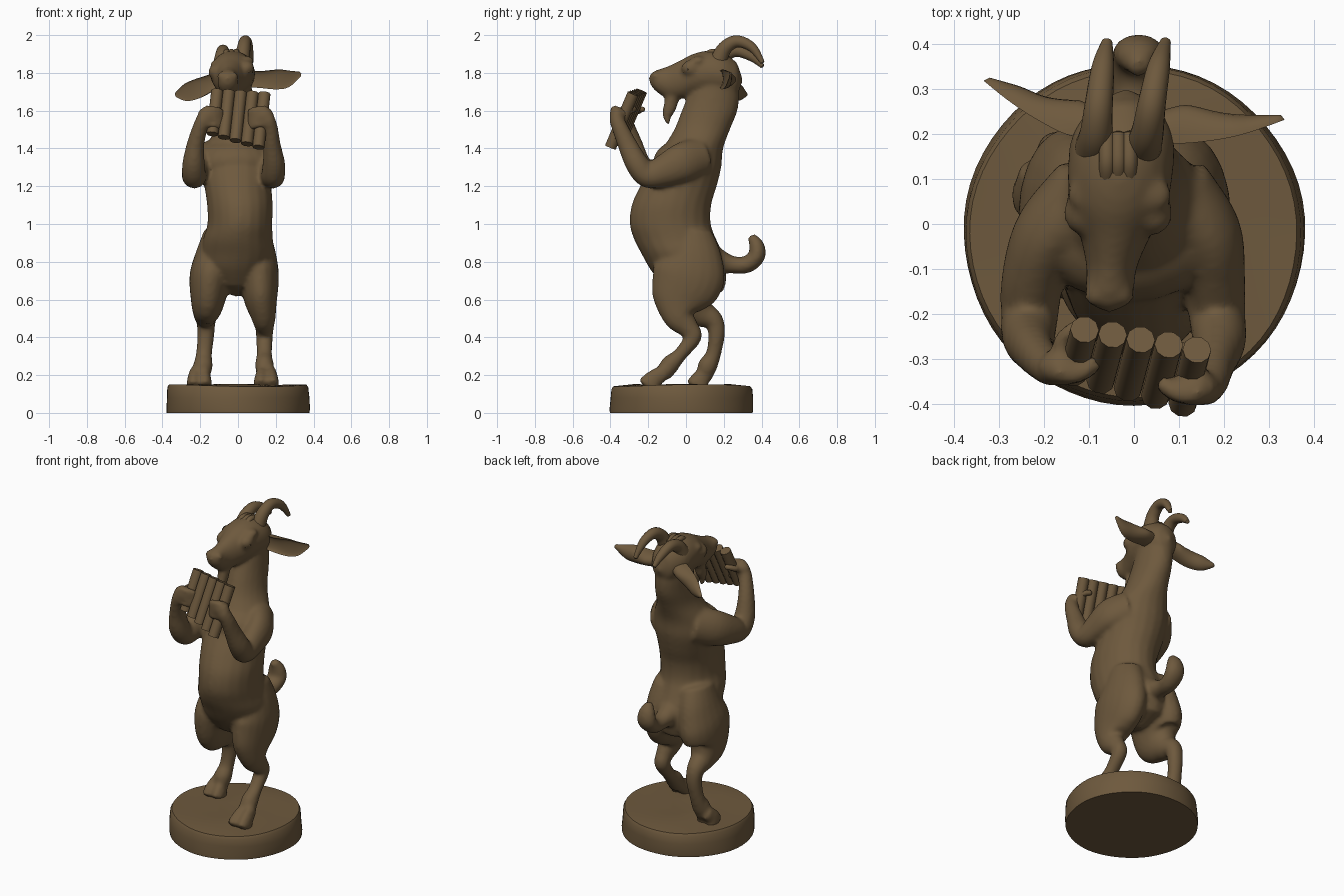
import bpy, bmesh, math
from mathutils import Vector, Matrix

cube = bpy.data.objects.get("Cube")
if cube:
    bpy.data.objects.remove(cube, do_unlink=True)

brown = bpy.data.materials.new("brown_clay")
brown.use_nodes = True
colour = (.155, .1, .047, 1)
brown.diffuse_color = colour
brown.node_tree.nodes["Principled BSDF"].inputs["Base Color"].default_value = colour


def finish(name, bm):
    """Turn a bmesh into a named, coloured, smooth object."""
    bmesh.ops.recalc_face_normals(bm, faces=bm.faces[:])
    mesh = bpy.data.meshes.new(name)
    bm.to_mesh(mesh)
    bm.free()
    mesh.materials.append(brown)
    obj = bpy.data.objects.new(name, mesh)
    bpy.context.collection.objects.link(obj)
    bpy.ops.object.select_all(action="DESELECT")
    obj.select_set(True)
    bpy.context.view_layer.objects.active = obj
    bpy.ops.object.shade_smooth_by_angle(angle=math.radians(50))
    return obj


def spline(stations, steps=5):
    """Catmull-Rom interpolation of stations (x, y, z, half width, half depth)."""
    pts = [stations[0], *stations, stations[-1]]
    out = []
    for p, q, r, s in zip(pts, pts[1:], pts[2:], pts[3:]):
        for k in range(steps):
            t = k / steps
            out.append([b + t * (c - a + t * (2*a - 5*b + 4*c - d + t * (3*b - a - 3*c + d))) / 2
                        for a, b, c, d in zip(p, q, r, s)])
    return out + [list(stations[-1])]


def loft(bm, stations, normal=None, ref=(1, 0, 0), cup=False, sides=20, flat=False):
    """Elliptical tube through the stations, with closed ends."""
    rows = spline(stations)
    centres = [Vector(r[:3]) for r in rows]
    last = len(rows) - 1
    rings, tangents = [], []
    for i, row in enumerate(rows):
        along = (centres[min(i + 1, last)] - centres[max(i - 1, 0)]).normalized()
        n = Vector(normal) if normal else along
        side = Vector(ref)
        side = (side - n * side.dot(n)).normalized()
        other = n.cross(side)
        ring = []
        for k in range(sides):
            c, s = math.cos(math.tau * k / sides), math.sin(math.tau * k / sides)
            if cup and s > 0:
                s *= -.2
            ring.append(bm.verts.new(centres[i] + side * row[3] * c + other * row[4] * s))
        rings.append(ring)
        tangents.append(along)
    for lower, upper in zip(rings, rings[1:]):
        for k in range(sides):
            j = (k + 1) % sides
            bm.faces.new((lower[k], lower[j], upper[j], upper[k]))
    for i, sign in ((0, -1), (last, 1)):
        bulge = 0 if flat else min(rows[i][3:]) * .5
        pole = bm.verts.new(centres[i] + tangents[i] * sign * bulge)
        for k in range(sides):
            bm.faces.new((rings[i][k], rings[i][(k + 1) % sides], pole))


def blob(bm, centre, size):
    matrix = Matrix.Translation(centre) @ Matrix.Diagonal((*size, 1))
    bmesh.ops.create_uvsphere(bm, u_segments=20, v_segments=12, radius=1, matrix=matrix)


def tube(bm, points, radius, **options):
    loft(bm, [(*p, radius, radius) for p in points], sides=10, **options)


# Torso and neck, as level rings
body = bmesh.new()
loft(body, [(-.01, .03, .67, .12, .15), (-.01, .005, .76, .18, .195), (0, -.02, .84, .195, .215),
            (0, -.058, .92, .185, .218), (.01, -.083, 1, .172, .215), (.01, -.077, 1.1, .174, .211),
            (0, -.04, 1.2, .178, .203), (-.005, .003, 1.3, .185, .184), (-.005, .037, 1.4, .165, .16),
            (-.01, .085, 1.5, .117, .148), (-.015, .125, 1.6, .1, .148), (-.02, .15, 1.7, .095, .132),
            (-.02, .16, 1.78, .09, .11)],
     normal=(0, 0, 1))
# Full chest and shoulders
blob(body, (-.01, -.01, 1.325), (.215, .165, .125))

# Head, from muzzle to nape
loft(body, [(-.055, -.185, 1.765, .032, .034), (-.055, -.155, 1.757, .054, .059),
            (-.05, -.1, 1.75, .056, .084), (-.042, -.03, 1.765, .078, .102), (-.035, .04, 1.79, .108, .112),
            (-.03, .12, 1.8, .118, .118), (-.025, .2, 1.79, .112, .115), (-.02, .27, 1.77, .07, .085)],
     normal=(0, 1, 0))
for x, z in ((-.115, 1.805), (.045, 1.825)):
    blob(body, (x, .025, z), (.042, .05, .042))
    blob(body, (x * .9, .065, z + .04), (.045, .04, .026))
for x in (-.085, -.025):
    blob(body, (x, -.16, 1.782), (.026, .025, .026))
# Beard
loft(body, [(-.045, -.07, 1.68, .036, .036), (-.045, -.085, 1.62, .032, .036),
            (-.045, -.1, 1.57, .022, .024), (-.045, -.092, 1.53, .012, .012)])

# Legs, the left one stepping forward
loft(body, [(.08, .02, .95, .09, .12), (.1, .025, .83, .102, .165), (.112, .012, .72, .105, .193),
            (.12, -.03, .6, .088, .155), (.135, -.035, .51, .066, .088), (.14, .012, .45, .049, .057),
            (.14, .037, .4, .045, .046), (.14, -.03, .31, .041, .037), (.14, -.085, .255, .05, .05),
            (.145, -.12, .2, .046, .042)])
loft(body, [(-.09, .02, .95, .09, .12), (-.12, .03, .83, .105, .165), (-.145, .022, .72, .112, .193),
            (-.16, .02, .6, .092, .158), (-.17, .08, .53, .068, .083), (-.17, .145, .49, .053, .053),
            (-.17, .162, .42, .046, .045), (-.18, .145, .31, .043, .04), (-.185, .115, .25, .052, .052),
            (-.195, .1, .2, .046, .042)])
# Cloven hooves
for x, y, reach in ((.15, -.13, .11), (-.205, .1, .065)):
    for gap in (-.028, .028):
        loft(body, [(x + gap * .8, y + .02, .22, .028, .04),
                    (x + gap, y - reach * .35, .18, .035, .05),
                    (x + gap * 1.15, y - reach * .65, .14, .038, .062)])

# Tail, curling up
loft(body, [(0, .14, .81, .08, .08), (0, .24, .785, .052, .048), (.005, .32, .785, .054, .046),
            (.01, .375, .83, .06, .045), (.01, .372, .89, .05, .04), (.01, .345, .935, .022, .022)])

# Arms, bent up to the mouth
loft(body, [(.09, .06, 1.35, .1, .11), (.165, -.02, 1.325, .075, .105), (.18, -.12, 1.28, .068, .085),
            (.185, -.205, 1.255, .064, .064), (.19, -.26, 1.32, .06, .062), (.18, -.31, 1.42, .046, .052),
            (.17, -.35, 1.51, .041, .043), (.15, -.37, 1.56, .044, .04)])
loft(body, [(-.1, .06, 1.35, .1, .11), (-.19, -.02, 1.32, .078, .105), (-.225, -.12, 1.28, .07, .085),
            (-.232, -.2, 1.255, .065, .064), (-.235, -.25, 1.32, .06, .062), (-.225, -.28, 1.42, .047, .052),
            (-.2, -.31, 1.51, .041, .043), (-.175, -.325, 1.56, .044, .04)])
# Hands with curled fingers and a thumb
for x, y, inward in ((.15, -.365, -1), (-.175, -.32, 1)):
    blob(body, (x + inward * .015, y, 1.575), (.055, .042, .048))
    for k in range(4):
        z = 1.61 - k * .027
        tube(body, [(x, y - .012, z), (x + inward * .05, y - .015, z - .004),
                    (x + inward * .09, y + .012, z - .018)], .02, ref=(0, 0, 1))
    tube(body, [(x, y + .02, 1.58), (x + inward * .02, y + .07, 1.6),
                (x + inward * .06, y + .095, 1.61)], .02, ref=(0, 0, 1))

goat = finish("goat_body", body)
remesh = goat.modifiers.new("blend_parts", "REMESH")
remesh.mode = "VOXEL"
remesh.voxel_size = .011
remesh.use_smooth_shade = True
soften = goat.modifiers.new("soften", "SMOOTH")
soften.factor = .5
soften.iterations = 9

# Closed eyelids
lids = bmesh.new()
for x, z in ((-.12, 1.8), (.05, 1.82)):
    out = -1 if x < 0 else 1
    tube(lids, [(x - out * .022, -.014, z), (x + out * .006, -.01, z - .012),
                (x + out * .028, .012, z)], .006, ref=(0, 0, 1))
finish("eyelids", lids)

# Cupped ears, drooping to the sides
for name, out, rows in (
        ("left_ear", 1, [(.05, .18, 1.77, .045, .07), (.12, .18, 1.765, .045, .085), (.2, .19, 1.765, .052, .06),
                         (.26, .205, 1.77, .046, .04), (.33, .23, 1.795, .012, .014)]),
        ("right_ear", -1, [(-.09, .19, 1.765, .045, .07), (-.15, .2, 1.745, .045, .08),
                           (-.22, .235, 1.715, .052, .055), (-.28, .275, 1.695, .045, .04),
                           (-.33, .315, 1.685, .012, .014)])):
    ear = bmesh.new()
    loft(ear, rows, ref=(0, 0, out), cup=True)
    finish(name, ear)

# Swept-back horns
for name, x, lean, drop in (("left_horn", .02, .05, 0), ("right_horn", -.09, .03, .05)):
    horn = bmesh.new()
    loft(horn, [(x, .17, 1.86 - drop * .3, .042, .046), (x + lean * .2, .205, 1.93 - drop * .7, .036, .038),
                (x + lean * .4, .27, 1.967 - drop, .031, .032), (x + lean * .7, .35, 1.935 - drop, .025, .025),
                (x + lean, .405, 1.855 - drop * .4, .012, .012)])
    finish(name, horn)

# Hair tuft between the horns
tuft = bmesh.new()
for x in (-.06, -.035, -.01):
    tube(tuft, [(x, .2, 1.895), (x, .14, 1.91), (x, .1, 1.89)], .018)
finish("hair_tuft", tuft)

# Pan pipes, growing longer to one side
pipes = bmesh.new()
for k in range(5):
    t = k / 4
    top = Vector((-.11 + t * .25, -.235 - t * .045, 1.705 - t * .015))
    down = Vector((-.1, -.38, -.9)).normalized()
    tube(pipes, [top, top + down * (.25 + t * .06)], .032, flat=True)
finish("pan_pipes", pipes)

# Round uneven base
base = bmesh.new()
rings = []
for radius, z in ((.378, 0), (.38, .02), (.377, .08), (.373, .13), (.364, .145), (.25, .147), (.12, .147)):
    ring = []
    for k in range(64):
        a = math.tau * k / 64
        wobble = 1 + .005 * math.sin(3 * a + z * 30) + .003 * math.sin(7 * a)
        lift = .006 * math.sin(2 * a + radius * 20) if z > .1 else 0
        ring.append(base.verts.new((radius * wobble * math.cos(a),
                                    radius * wobble * math.sin(a) - .022, z + lift)))
    rings.append(ring)
for lower, upper in zip(rings, rings[1:]):
    for k in range(64):
        j = (k + 1) % 64
        base.faces.new((lower[k], lower[j], upper[j], upper[k]))
base.faces.new(rings[0])
base.faces.new(rings[-1])
finish("round_base", base)
